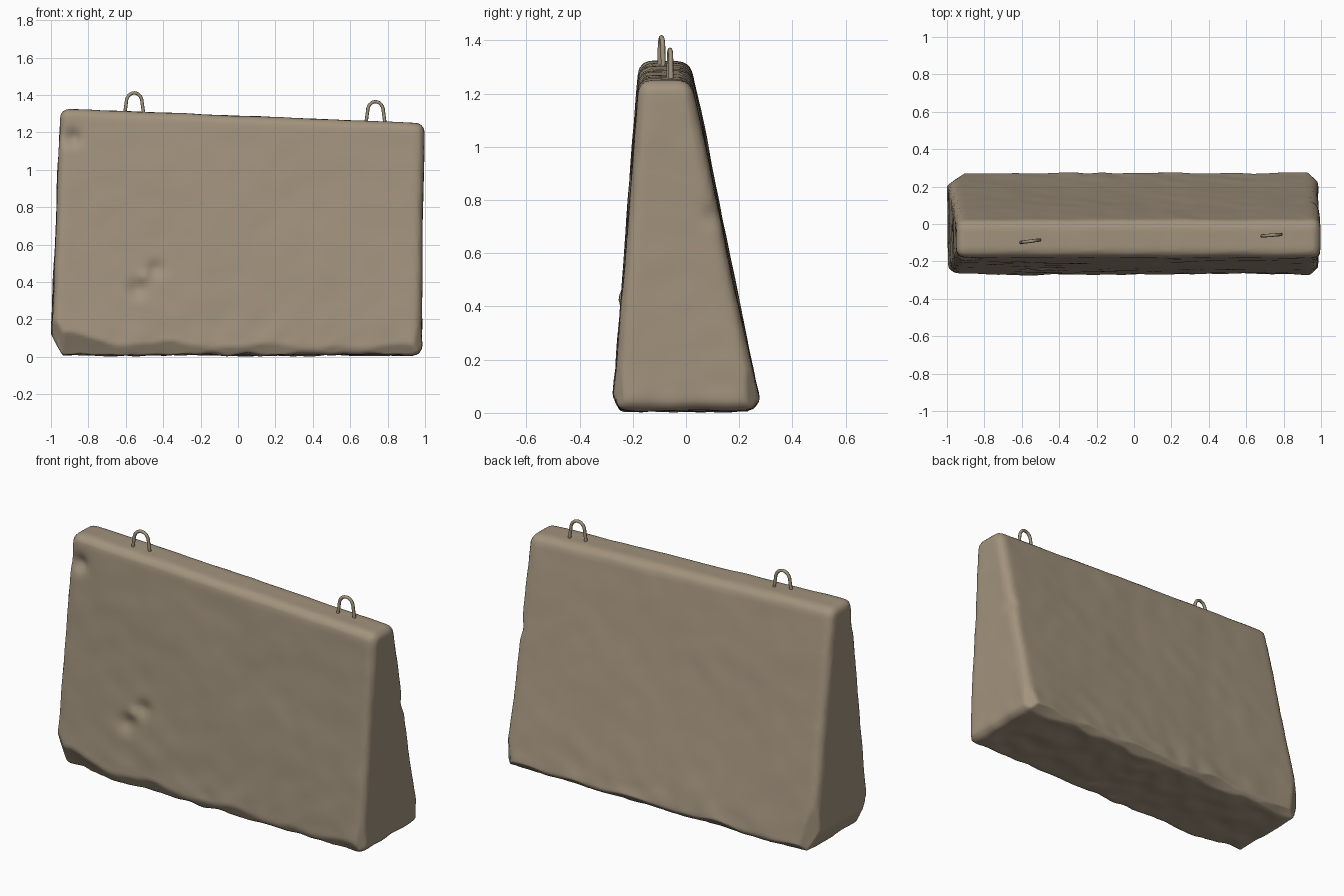
import bpy, bmesh
from math import sin, cos, pi, exp
from mathutils import Vector, noise

cube = bpy.data.objects.get("Cube")
if cube:
    bpy.data.objects.remove(cube, do_unlink=True)


def material(name, colour):
    m = bpy.data.materials.new(name)
    m.use_nodes = True
    m.diffuse_color = colour
    bsdf = m.node_tree.nodes["Principled BSDF"]
    bsdf.inputs["Base Color"].default_value = colour
    bsdf.inputs["Roughness"].default_value = 0.9
    return m


def add_object(name, data, mat):
    data.materials.clear()
    data.materials.append(mat)
    ob = bpy.data.objects.new(name, data)
    bpy.context.scene.collection.objects.link(ob)
    return ob


concrete = material("warm concrete", (0.36, 0.29, 0.205, 1))

# Tapered block with rounded edges and a top that slopes down to the left
bm = bmesh.new()
bmesh.ops.create_cube(bm, size=2)
for v in bm.verts:
    left, back, top = v.co.x > 0, v.co.y > 0, v.co.z > 0
    if top:
        v.co = (0.997 if left else -0.95, 0.018 if back else -0.177,
                1.25 if left else 1.328)
    else:
        v.co = (0.98 if left else -1.003, 0.282 if back else -0.275, 0.01)
bmesh.ops.bevel(bm, geom=bm.edges[:], offset=0.045, segments=4,
                profile=0.5, affect='EDGES')
bmesh.ops.recalc_face_normals(bm, faces=bm.faces[:])
mesh = bpy.data.meshes.new("block_base")
bm.to_mesh(mesh)
bm.free()
block = add_object("concrete_block", mesh, concrete)

# Even, dense surface for the wear
remesh = block.modifiers.new("even_surface", 'REMESH')
remesh.mode = 'VOXEL'
remesh.voxel_size = 0.016
graph = bpy.context.evaluated_depsgraph_get()
block.data = bpy.data.meshes.new_from_object(block.evaluated_get(graph))
block.modifiers.clear()
block.data.materials.clear()
block.data.materials.append(concrete)


def chip(co, corner, normal, depth):
    """Flatten the surface lying within depth of a corner, along normal."""
    n = Vector(normal).normalized()
    gap = depth - (co - Vector(corner)).dot(n)
    return co + n * gap if gap > 0 else co


def dent(co, centre, radius, push):
    d = (co - Vector(centre)).length / radius
    return co + Vector(push) * exp(-d * d)


# Worn surface: gentle waves, broken lower edges, pits
worn = []
for v in block.data.vertices:
    p = v.co.copy()
    wave = noise.noise(p * 2.5) * 0.005 + noise.noise(p * 8) * 0.0025
    edge = exp(-p.z / 0.12)
    rough = noise.noise(p * 9) * 0.012 * edge
    co = p + v.normal * (wave + rough)
    ragged = noise.noise(Vector((p.x * 4, 3, p.z * 2))) * 0.025
    end = min(0.03, max(0, -0.45 - p.x) * 0.07)
    co = chip(co, (0, -0.275, 0), (0, 2, 1), 0.03 + ragged + end)
    co = chip(co, (0, 0.28, 0), (0, -1, 1), 0.035 + ragged * 0.7)
    co = chip(co, (-1, 0, 0), (2, 0, 1), 0.055 + ragged * 0.6)
    # Worn corners of the foot
    co = chip(co, (-1, -0.275, 0.05), (1, 1, 0.4), 0.07 + ragged * 0.5)
    co = chip(co, (-1, 0.28, 0), (1, -1.3, 0), 0.06 + ragged * 0.4)
    co = chip(co, (0.98, 0.28, 0), (-1, -1, 0), 0.04 + ragged * 0.4)
    co = chip(co, (0.98, -0.275, 0), (-1, 1, 0), 0.03 + ragged * 0.4)
    # Pits in the front and the end
    co = dent(co, (-0.54, -0.24, 0.36), 0.05, (0, 0.022, 0))
    co = dent(co, (-0.44, -0.24, 0.47), 0.045, (0, 0.02, 0))
    co = dent(co, (-0.50, -0.24, 0.43), 0.03, (0, -0.012, 0))
    co = dent(co, (-0.89, -0.185, 1.17), 0.045, (0.01, 0.03, 0))
    co = dent(co, (0.99, 0.1, 0.74), 0.04, (-0.01, -0.008, 0))
    worn.append(co)
for v, co in zip(block.data.vertices, worn):
    v.co = (max(-1, min(1, co.x)), max(-0.276, min(0.276, co.y)), max(0, co.z))
block.data.shade_smooth()


# Lifting loops of bent bar
def lifting_loop(name, x, y, base, height, turn):
    curve = bpy.data.curves.new(name, 'CURVE')
    curve.dimensions = '3D'
    curve.bevel_depth = 0.009
    curve.bevel_resolution = 2
    curve.use_fill_caps = True
    path = [(-0.055, -0.04)]
    for i in range(13):
        a = pi - pi * i / 12
        path.append((0.042 * cos(a), height - 0.059 + 0.05 * sin(a)))
    path.append((0.055, -0.04))
    spline = curve.splines.new('POLY')
    spline.points.add(len(path) - 1)
    for point, (dx, dz) in zip(spline.points, path):
        point.co = (x + dx, y + dx * turn, base + dz, 1)
    ob = add_object(name, curve, concrete)
    graph = bpy.context.evaluated_depsgraph_get()
    data = bpy.data.meshes.new_from_object(ob.evaluated_get(graph))
    bpy.data.objects.remove(ob, do_unlink=True)
    loop = add_object(name, data, concrete)
    loop.data.shade_smooth()


lifting_loop("right_lifting_loop", -0.555, -0.092, 1.308, 0.112, 0.13)
lifting_loop("left_lifting_loop", 0.735, -0.06, 1.258, 0.115, 0.08)
